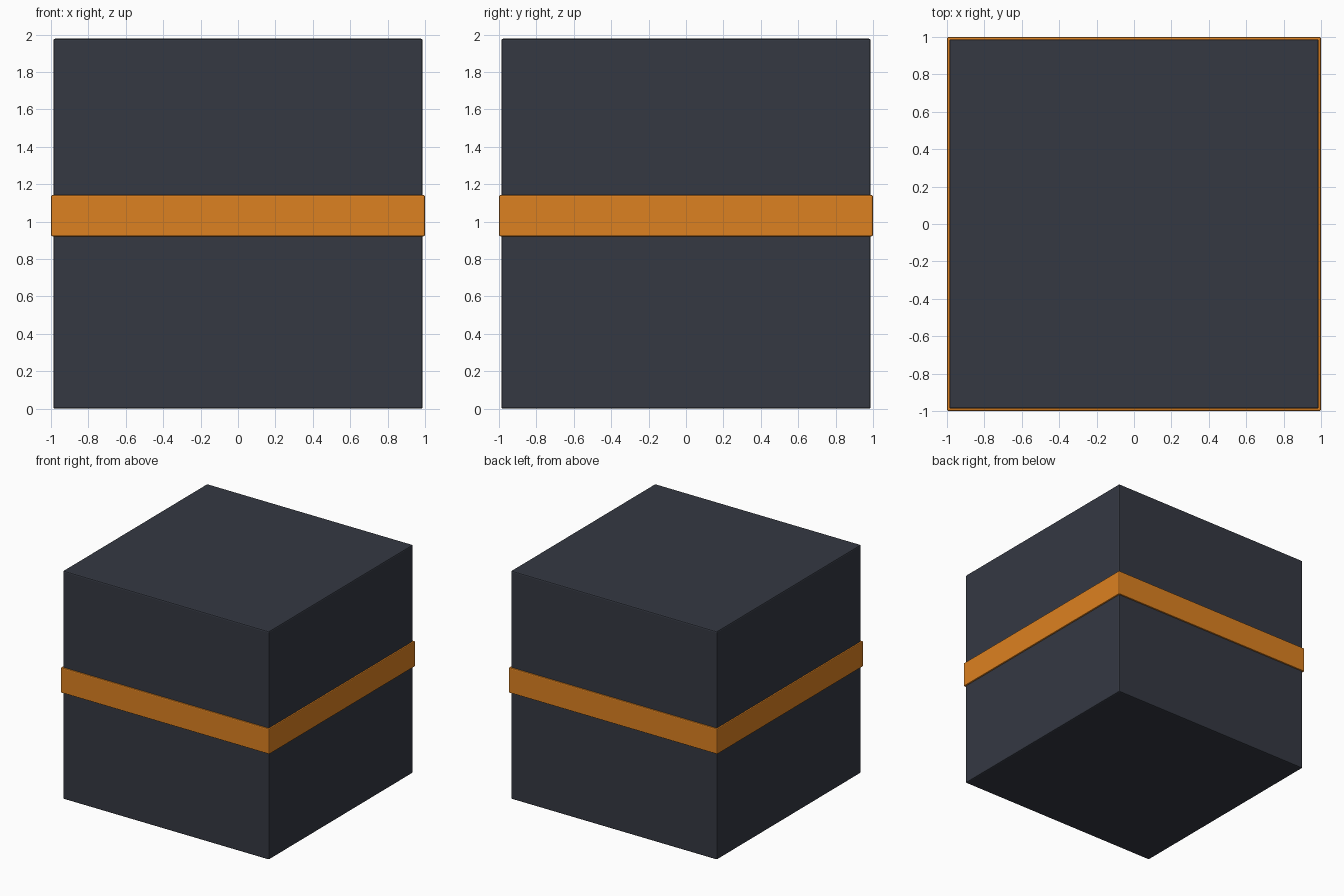
import bpy

if "Cube" in bpy.data.objects:
    bpy.data.objects.remove(bpy.data.objects["Cube"])


def material(name, color):
    mat = bpy.data.materials.new(name)
    mat.diffuse_color = color
    mat.use_nodes = True
    mat.node_tree.nodes["Principled BSDF"].inputs["Base Color"].default_value = mat.diffuse_color
    return mat


def box(name, width, z0, z1, bevel, mat):
    bpy.ops.mesh.primitive_cube_add(size=1, location=(0, 0, (z0 + z1) / 2))
    ob = bpy.context.object
    ob.name = name
    ob.scale = (width, width, z1 - z0)
    bpy.ops.object.transform_apply(location=False, rotation=False, scale=True)
    mod = ob.modifiers.new("edge_bevel", 'BEVEL')
    mod.width = bevel
    mod.segments = 2
    ob.data.materials.append(mat)
    return ob


dark = material("dark_slate", (0.035, 0.04, 0.055, 1))
orange = material("orange", (0.72, 0.22, 0.015, 1))

# Main cube with slightly softened edges
box("cube_body", 1.975, 0.0, 1.978, 0.01, dark)

# Raised band wrapping around the middle
box("middle_band", 2.0, 0.922, 1.142, 0.008, orange)
